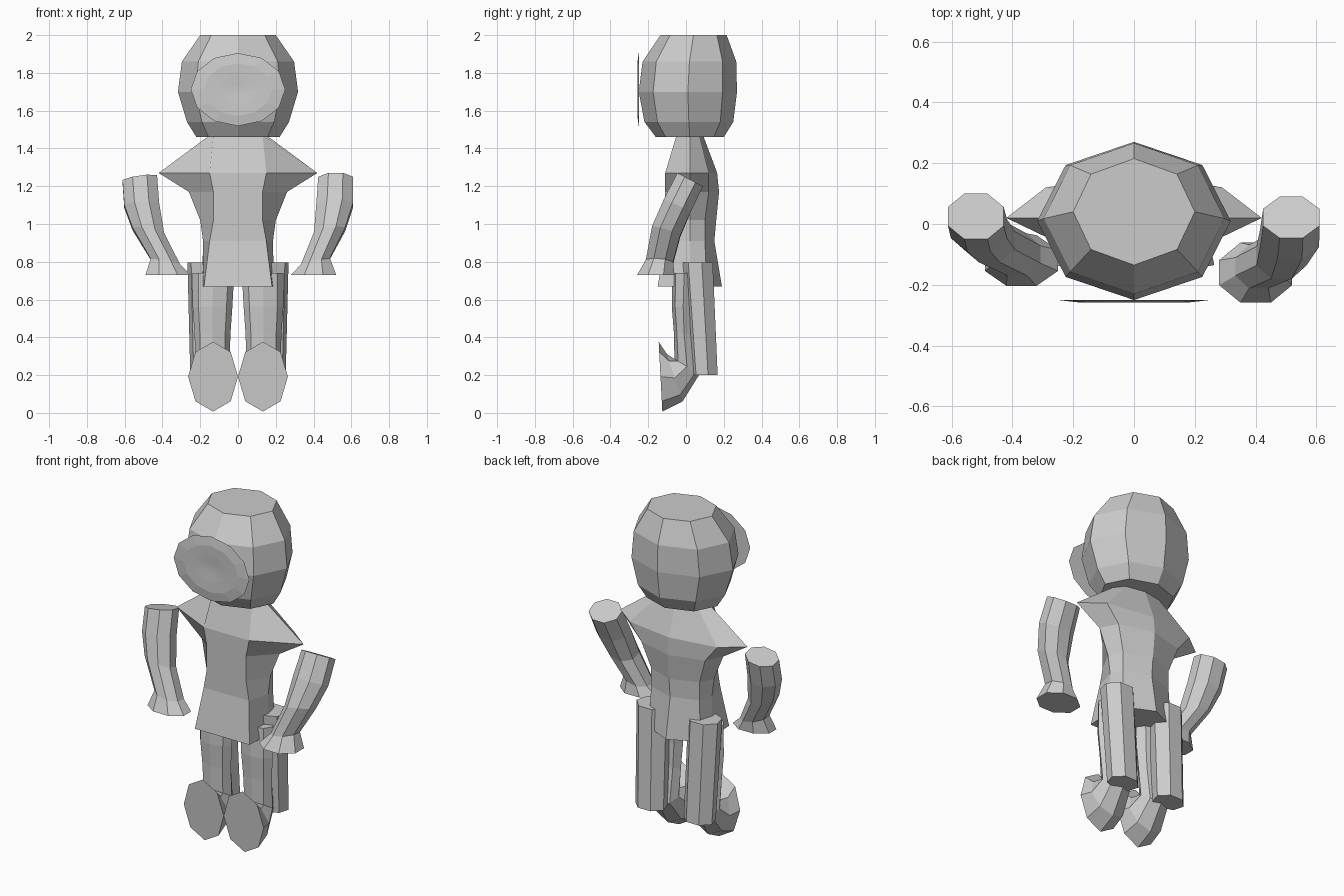
import bpy, bmesh, math

grey = bpy.data.materials.new("plain_grey")
grey.diffuse_color = (0.6, 0.6, 0.6, 1)


def loft(name, rings):
    """Skin a list of equal-length point rings and cap both ends."""
    bm = bmesh.new()
    loops = [[bm.verts.new(p) for p in ring] for ring in rings]
    n = len(rings[0])
    for a, b in zip(loops, loops[1:]):
        for i in range(n):
            j = (i + 1) % n
            bm.faces.new((a[i], a[j], b[j], b[i]))
    bm.faces.new(loops[0])
    bm.faces.new(loops[-1])
    bmesh.ops.recalc_face_normals(bm, faces=bm.faces)
    mesh = bpy.data.meshes.new(name)
    bm.to_mesh(mesh)
    bm.free()
    mesh.materials.append(grey)
    ob = bpy.data.objects.new(name, mesh)
    bpy.context.collection.objects.link(ob)
    return ob


def ring(x, y, z, rx, ry, tilt=0, roll=0, n=8, phase=0.0):
    """Elliptical ring; tilt raises its back edge, roll raises its right edge."""
    t, r = math.radians(tilt), math.radians(roll)
    pts = []
    for i in range(n):
        a = 2 * math.pi * (i + phase) / n
        u, v = rx * math.cos(a), ry * math.sin(a)
        pts.append((x + u * math.cos(r), y + v * math.cos(t),
                    z + v * math.sin(t) + u * math.sin(r)))
    return pts


# Head: eight-sided barrel with flat top and bottom
loft("head", [ring(0, y, z, rx, ry) for y, z, rx, ry in (
    (0.02, 1.46, 0.22, 0.18), (0.015, 1.54, 0.27, 0.235),
    (0.01, 1.70, 0.318, 0.26), (0.018, 1.86, 0.297, 0.248),
    (0.04, 2.00, 0.20, 0.175))])

# Face plate: thin shallow dish in front of the head
loft("face_plate", [ring(0, y, 1.712, 0.25 * s, 0.193 * s, tilt=90, n=12)
                    for s, y in ((1, -0.25), (0.72, -0.258),
                                 (0.4, -0.256), (0.1, -0.252))])

# Torso: seven-sided rings with wide pointed shoulders and a flared hem
# z, front corner, side point, back corner, back centre
torso = []
for z, (fx, fy), (sx, sy), (bx, by), cy in (
        (1.47, (0.13, -0.05), (0.15, 0.02), (0.11, 0.07), 0.09),
        (1.27, (0.15, -0.11), (0.42, 0.02), (0.29, 0.12), 0.165),
        (1.17, (0.13, -0.11), (0.26, 0.02), (0.21, 0.12), 0.175),
        (1.02, (0.13, -0.11), (0.20, 0.02), (0.16, 0.10), 0.16),
        (0.91, (0.15, -0.11), (0.185, 0.02), (0.16, 0.10), 0.15),
        (0.67, (0.18, -0.15), (0.19, 0.02), (0.17, 0.11), 0.19)):
    torso.append([(fx, fy, z), (sx, sy, z), (bx, by, z), (0, cy, z),
                  (-bx, by, z), (-sx, sy, z), (-fx, fy, z)])
loft("torso", torso)

# Arms: bent tubes flaring into flat-ended hands
loft("right_arm", [ring(*r, phase=0.5) for r in (
    (0.517, 0.022, 1.235, 0.10, 0.083, -28),
    (0.512, -0.045, 1.10, 0.105, 0.085, -25),
    (0.485, -0.105, 0.96, 0.09, 0.085, -18, 8),
    (0.41, -0.14, 0.80, 0.085, 0.078, -5, 12),
    (0.40, -0.16, 0.73, 0.13, 0.107))])
loft("left_arm", [ring(*r, phase=0.5) for r in (
    (-0.52, 0.025, 1.24, 0.10, 0.083, -12, 8),
    (-0.51, -0.015, 1.10, 0.10, 0.085, -15, 4),
    (-0.475, -0.055, 0.96, 0.092, 0.08, -15, -10),
    (-0.385, -0.10, 0.80, 0.085, 0.075, -5, -10),
    (-0.37, -0.12, 0.73, 0.13, 0.09))])

for side, s in (("right", 1), ("left", -1)):
    # Leg bending forward into a broad, flat-fronted foot
    loft(side + "_leg", [ring(s * x, *r) for x, *r in (
        (0.13, -0.01, 0.74, 0.11, 0.065),
        (0.135, -0.015, 0.56, 0.105, 0.06),
        (0.135, -0.01, 0.42, 0.095, 0.055, -8),
        (0.135, 0.005, 0.245, 0.09, 0.078, -32),
        (0.133, -0.06, 0.185, 0.115, 0.132, -72),
        (0.132, -0.135, 0.192, 0.132, 0.185, -87))])
    # Straight tube hanging behind each leg
    loft(side + "_back_tube", [
        ring(s * 0.17, 0.065, 0.795, 0.10, 0.085, n=7, phase=0.25),
        ring(s * 0.16, 0.10, 0.20, 0.095, 0.075, n=7, phase=0.25)])
